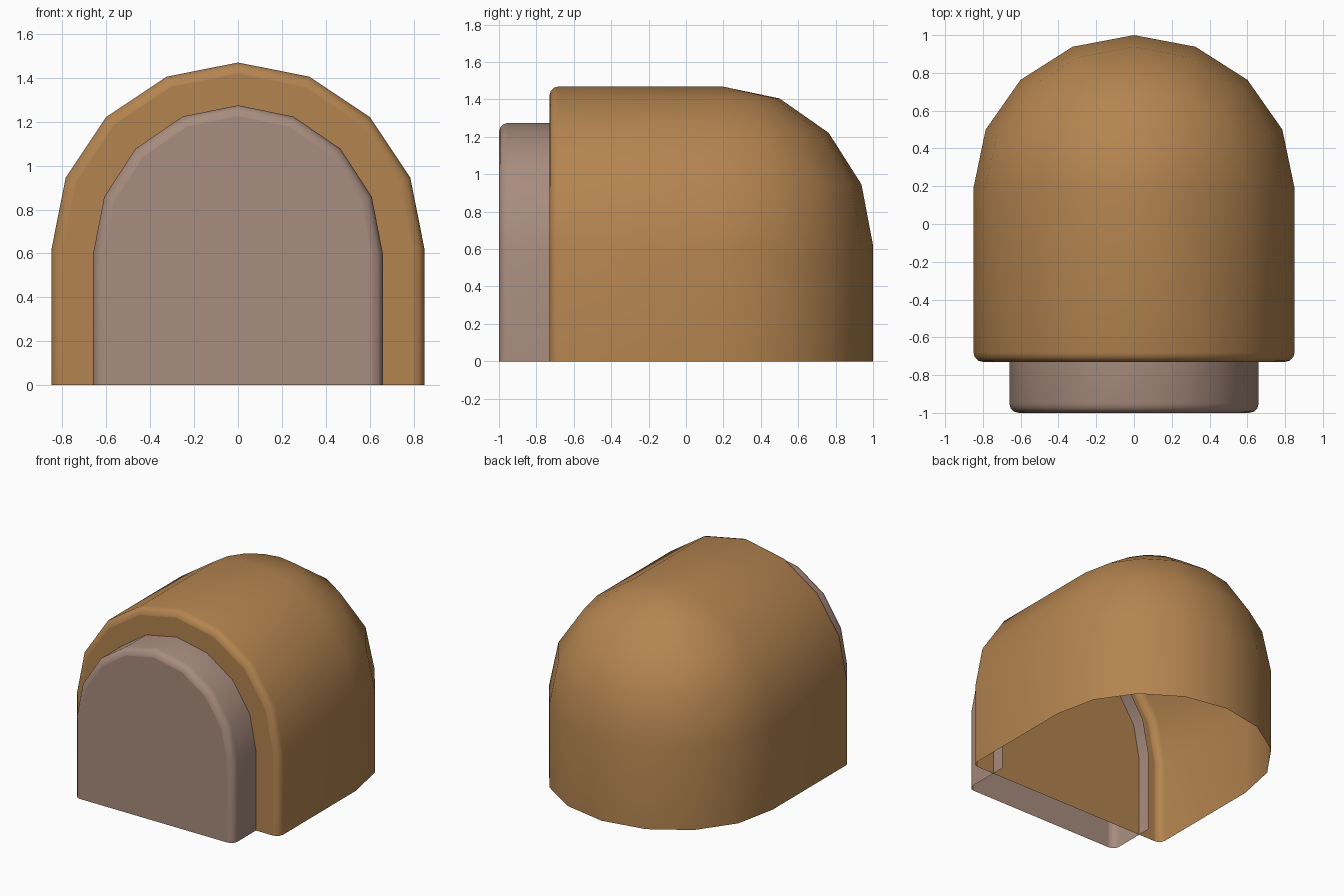
import bpy, bmesh
from math import sin, cos, pi

if "Cube" in bpy.data.objects:
    bpy.data.objects.remove(bpy.data.objects["Cube"])

STEPS = 8      # facets in each half circle
BEVEL = 0.05


def material(name, rgb):
    m = bpy.data.materials.new(name)
    m.diffuse_color = (*rgb, 1)
    m.use_nodes = True
    m.node_tree.nodes["Principled BSDF"].inputs["Base Color"].default_value = m.diffuse_color
    return m


def arch(y, rx, rz, zc):
    """Outline of an arch: straight legs and a half-round top."""
    top = [(rx * cos(pi * i / STEPS), y, zc + rz * sin(pi * i / STEPS))
           for i in range(STEPS + 1)]
    return [(rx, y, 0)] + top + [(-rx, y, 0)]


def loft(bm, rows):
    """Skin faces between neighbouring rows of points."""
    vs = [[bm.verts.new(p) for p in row] for row in rows]
    for a, b in zip(vs, vs[1:]):
        for i in range(len(a) - 1):
            bm.faces.new((a[i], a[i + 1], b[i + 1], b[i]))
    return vs


def vault(bm, y0, y1, rx, rz, zc):
    """Arched shell with a rounded front rim and a flat front, open below."""
    rows = []
    for k in range(4):
        t = k / 3 * pi / 2
        d = BEVEL * (1 - sin(t))
        rows.append(arch(y0 + BEVEL * (1 - cos(t)), rx - d, rz - d, zc))
    rows.append(arch(y1, rx, rz, zc))
    front = bm.faces.new(loft(bm, rows)[0])
    for e in front.edges:
        e.smooth = False


def finish(bm, name, mat):
    bmesh.ops.remove_doubles(bm, verts=bm.verts, dist=0.0005)
    bmesh.ops.recalc_face_normals(bm, faces=bm.faces)
    for f in bm.faces:
        f.smooth = True
    me = bpy.data.meshes.new(name)
    bm.to_mesh(me)
    bm.free()
    me.materials.append(mat)
    ob = bpy.data.objects.new(name, me)
    bpy.context.collection.objects.link(ob)


brown = material("warm brown", (0.456, 0.231, 0.080))
taupe = material("dusty taupe", (0.392, 0.262, 0.209))

# Main body: arched vault with a rounded apse at the back
R, ZC, Y = 0.85, 0.62, 0.19
bm = bmesh.new()
vault(bm, -0.73, Y, R, R, ZC)
columns = []
for i in range(STEPS + 1):
    a = pi * i / STEPS
    x, y = R * cos(a), 0.81 * sin(a)
    col = [(x, Y + y, 0)]
    for j in range(STEPS // 2 + 1):
        e = pi * j / STEPS
        col.append((x * cos(e), Y + y * cos(e), ZC + R * sin(e)))
    columns.append(col)
loft(bm, columns)
finish(bm, "domed_body", brown)

# Smaller arched front block, pushed a little into the body
bm = bmesh.new()
vault(bm, -1.0, -0.63, 0.66, 0.675, 0.60)
finish(bm, "front_block", taupe)
